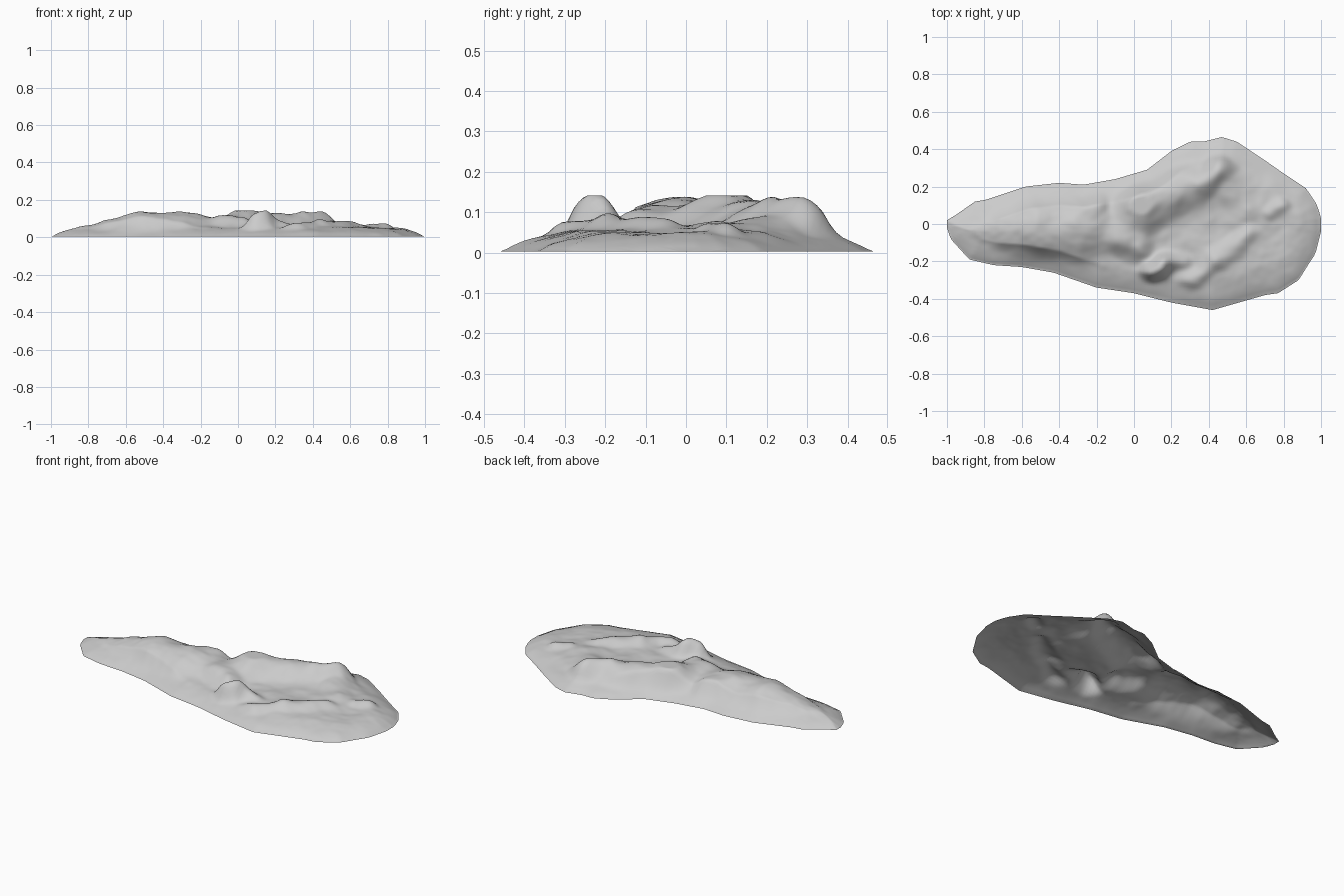
import bpy
import bmesh
import math
from mathutils import Vector, noise

cube = bpy.data.objects.get("Cube")
if cube:
    bpy.data.objects.remove(cube, do_unlink=True)

# Shoreline, back and front halves, from left tip to right end
BACK = [(-1, .02), (-.95, .05), (-.85, .12), (-.79, .13), (-.58, .2), (-.4, .22), (-.27, .21),
        (-.1, .24), (.07, .29), (.2, .39), (.3, .44), (.37, .44), (.47, .465), (.55, .44),
        (.7, .34), (.8, .27), (.92, .19), (.98, .1), (1, .03)]
FRONT = [(-1, -.02), (-.98, -.08), (-.88, -.19), (-.75, -.22), (-.6, -.23), (-.43, -.26),
         (-.2, -.34), (0, -.37), (.2, -.42), (.42, -.46), (.7, -.38), (.77, -.37), (.88, -.3),
         (.93, -.22), (.97, -.16), (1, -.04)]
SHORE = [Vector(p) for p in BACK + FRONT[::-1]]

# Ridges: start x, y, height, end x, y, height, half width
RIDGES = [(-.92, -.03, .03, -.52, -.02, .115, .17),
          (-.52, -.02, .115, -.3, -.02, .12, .2),
          (-.3, -.02, .11, -.1, .04, .08, .18),
          (-.25, .08, .1, -.2, .1, .1, .08),
          (-.06, -.05, .1, .04, .1, .13, .13),
          (.04, .1, .13, .28, .2, .125, .13),
          (.36, .22, .13, .45, .29, .135, .085),
          (-.1, -.08, .105, .02, -.1, .105, .09),
          (.5, .2, .085, .6, .1, .07, .12),
          (.1, -.24, .12, .15, -.22, .135, .065),
          (.16, -.21, .1, .26, -.21, .075, .055),
          (.3, -.31, .075, .42, -.2, .08, .07),
          (.44, -.19, .08, .62, -.06, .08, .065),
          (.72, .06, .065, .78, .1, .07, .06)]


def shore_y(side, x):
    for (ax, ay), (bx, by) in zip(side, side[1:]):
        if x <= bx:
            return ay + (by - ay) * (x - ax) / (bx - ax)
    return side[-1][1]


def nearest(p, a, b):
    """Distance to a segment and the position along it."""
    ab = b - a
    t = max(0, min(1, (p - a).dot(ab) / ab.length_squared))
    return (p - a - ab * t).length, t


def height(x, y):
    p = Vector((x, y))
    edge = min(nearest(p, a, b)[0] for a, b in zip(SHORE, SHORE[1:] + SHORE[:1]))
    if edge < .0005:
        return .003
    # Gentle apron rising from the shore to a low plain
    plain = .06 * (1 - math.exp(-edge / .09))
    total = plain ** 4
    # Wander the ridge lines so that the crests are irregular
    drift = noise.noise_vector(Vector((x * 6, y * 6, 1)))
    p += drift.xy * .025
    for ax, ay, ah, bx, by, bh, width in RIDGES:
        dist, t = nearest(p, Vector((ax, ay)), Vector((bx, by)))
        crest = (ah + (bh - ah) * t) * math.exp(-(dist / width) ** 2 * .8)
        total += (crest * min(1, edge / .12)) ** 4
    # Weathering that fades out at the shore
    rough = noise.fractal(Vector((x * 6, y * 6, 3)), 1.0, 2.0, 3) * .011
    return max(.003, min(.142, total ** .25 + rough * min(1, edge / .15)))


# Terrain sheet: columns across the length, rows between the two shores
COLS, ROWS = 130, 60
bm = bmesh.new()
grid = []
for i in range(COLS + 1):
    u = 2 * i / COLS - 1
    x = u + .12 * math.sin(math.pi * u) / math.pi
    lo, hi = shore_y(FRONT, x), shore_y(BACK, x)
    column = []
    for j in range(ROWS + 1):
        y = lo + (hi - lo) * j / ROWS
        column.append(bm.verts.new((x, y, height(x, y))))
    grid.append(column)
for a, b in zip(grid, grid[1:]):
    for j in range(ROWS):
        bm.faces.new((a[j], b[j], b[j + 1], a[j + 1])).smooth = True

mesh = bpy.data.meshes.new("island_terrain")
bm.to_mesh(mesh)
bm.free()
island = bpy.data.objects.new("island_terrain", mesh)
bpy.context.collection.objects.link(island)

# Plain grey stone
COLOUR = (.6, .6, .6, 1)
stone = bpy.data.materials.new("grey_stone")
stone.use_nodes = True
stone.diffuse_color = COLOUR
stone.node_tree.nodes["Principled BSDF"].inputs["Base Color"].default_value = COLOUR
mesh.materials.append(stone)
